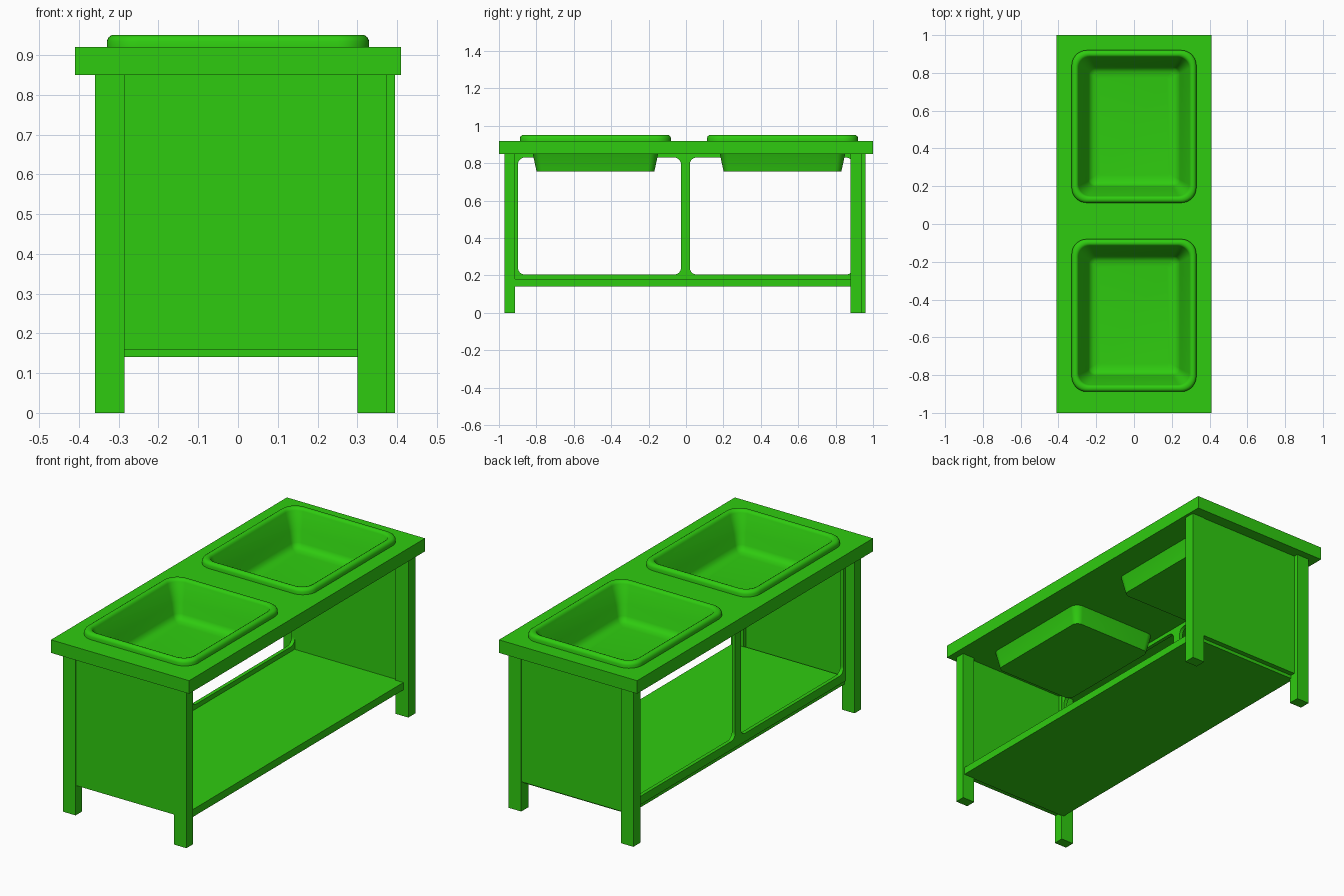
import bpy, bmesh, math
from mathutils import Vector

if "Cube" in bpy.data.objects:
    bpy.data.objects.remove(bpy.data.objects["Cube"], do_unlink=True)

green = bpy.data.materials.new("bright_green")
green.use_nodes = True
COLOUR = (0.028, 0.60, 0.005, 1)
green.diffuse_color = COLOUR
green.node_tree.nodes["Principled BSDF"].inputs["Base Color"].default_value = COLOUR


def finish(name, bm):
    bmesh.ops.recalc_face_normals(bm, faces=bm.faces)
    mesh = bpy.data.meshes.new(name)
    bm.to_mesh(mesh)
    bm.free()
    mesh.materials.append(green)
    obj = bpy.data.objects.new(name, mesh)
    bpy.context.collection.objects.link(obj)
    return obj


def box(name, x, y, z):
    bm = bmesh.new()
    bmesh.ops.create_cube(bm, size=1)
    for v in bm.verts:
        v.co = Vector([(r[0] + r[1]) / 2 + c * (r[1] - r[0]) for c, r in zip(v.co, (x, y, z))])
    return finish(name, bm)


def rounded_rect(hx, hy, r, steps=8):
    pts = []
    for k, (sx, sy) in enumerate(((1, 1), (-1, 1), (-1, -1), (1, -1))):
        for i in range(steps + 1):
            a = math.pi / 2 * (k + i / steps)
            pts.append((sx * (hx - r) + r * math.cos(a), sy * (hy - r) + r * math.sin(a)))
    return pts


def loft(name, centre, hx, hy, radius, rings):
    """Stack of inset rounded rectangles, capped at both ends."""
    bm = bmesh.new()
    loops = []
    for inset, z in rings:
        pts = rounded_rect(hx - inset, hy - inset, max(radius - inset * 0.5, 0.015))
        loops.append([bm.verts.new((centre[0] + px, centre[1] + py, z)) for px, py in pts])
    for a, b in zip(loops, loops[1:]):
        for i in range(len(a)):
            j = (i + 1) % len(a)
            bm.faces.new((a[i], a[j], b[j], b[i]))
    bm.faces.new(loops[0])
    bm.faces.new(loops[-1])
    return finish(name, bm)


def cut(target, cutter):
    mod = target.modifiers.new("opening", "BOOLEAN")
    mod.operation = "DIFFERENCE"
    mod.solver = "EXACT"
    mod.object = cutter
    cutter.hide_render = True
    cutter.hide_set(True)


# Table top with two basins set into it
top = box("table_top", (-0.41, 0.41), (-1, 1), (0.85, 0.92))
BASIN = [(0.09, 0.755), (0.086, 0.77), (0.069, 0.85), (0.037, 0.915), (0, 0.915),
         (0, 0.935), (0.004, 0.944), (0.012, 0.95), (0.024, 0.95), (0.032, 0.946),
         (0.036, 0.937), (0.043, 0.92), (0.075, 0.85), (0.088, 0.795), (0.097, 0.777),
         (0.115, 0.767), (0.145, 0.763)]
for label, cy in (("front", -0.484), ("back", 0.516)):
    basin = loft(label + "_basin", (0, cy), 0.33, 0.404, 0.08, BASIN)
    hole = loft(label + "_basin_cutter", (0, cy), 0.33, 0.404, 0.08,
                [(0.073, 0.84), (0.069, 0.85), (0.036, 0.915), (0.032, 0.93)])
    cut(top, hole)
    bpy.ops.object.select_all(action="DESELECT")
    basin.select_set(True)
    bpy.context.view_layer.objects.active = basin
    bpy.ops.object.shade_smooth_by_angle(angle=math.radians(40))

# Legs
LEGS = {"front_left_leg": ((0.30, 0.373), (-0.97, -0.915)),
        "front_right_leg": ((-0.36, -0.285), (-0.97, -0.915)),
        "back_left_leg": ((0.32, 0.395), (0.88, 0.94)),
        "back_right_leg": ((-0.36, -0.285), (0.90, 0.96))}
for name, (x, y) in LEGS.items():
    box(name, x, y, (0, 0.85))

# End panels and lower shelf
box("front_panel", (-0.285, 0.30), (-0.965, -0.935), (0.158, 0.85))
box("back_panel", (-0.285, 0.32), (0.89, 0.937), (0.158, 0.85))
box("lower_shelf", (-0.30, 0.365), (-0.92, 0.91), (0.14, 0.18))

# Side frame with two rounded openings
frame = box("side_frame", (-0.307, -0.287), (-0.92, 0.905), (0.16, 0.85))
for label, cy in (("front", -0.4625), ("back", 0.4565)):
    bm = bmesh.new()
    outline = rounded_rect(0.4355, 0.3125, 0.035)
    face = bm.faces.new([bm.verts.new((-0.33, cy + a, 0.5175 + b)) for a, b in outline])
    moved = bmesh.ops.extrude_face_region(bm, geom=[face])["geom"]
    bmesh.ops.translate(bm, vec=(0.07, 0, 0),
                        verts=[g for g in moved if isinstance(g, bmesh.types.BMVert)])
    cut(frame, finish(label + "_opening_cutter", bm))
